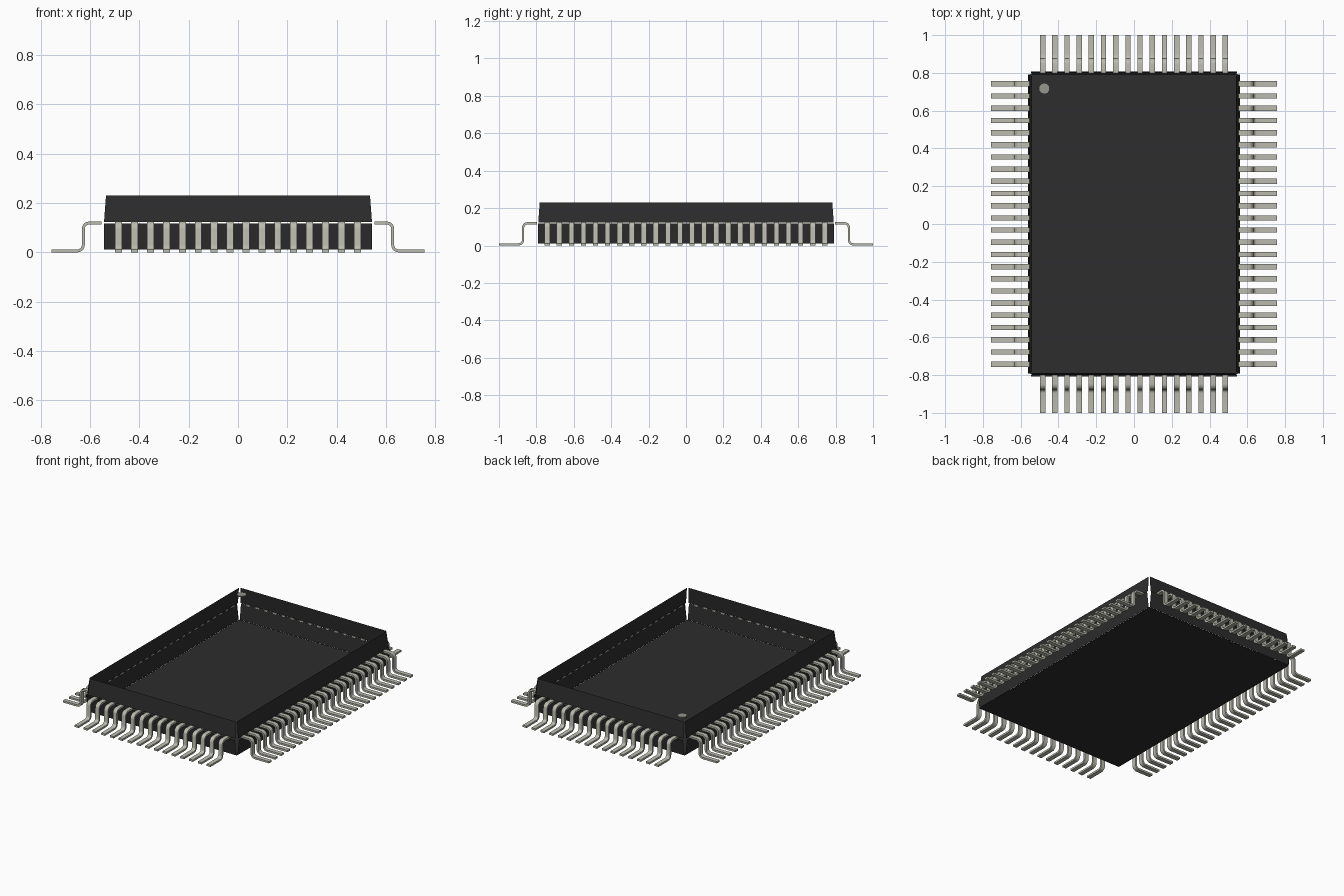
import bpy, bmesh, math
from mathutils import Vector, Matrix

cube = bpy.data.objects.get("Cube")
if cube:
    bpy.data.objects.remove(cube, do_unlink=True)


def material(name, rgb, rough=0.6):
    m = bpy.data.materials.new(name)
    m.use_nodes = True
    m.diffuse_color = (*rgb, 1)
    bsdf = m.node_tree.nodes["Principled BSDF"]
    bsdf.inputs["Base Color"].default_value = (*rgb, 1)
    bsdf.inputs["Roughness"].default_value = rough
    return m


black = material("black_plastic", (0.026, 0.026, 0.026))
metal = material("tinned_metal", (0.50, 0.50, 0.43), 0.4)
grey = material("marker_grey", (0.31, 0.31, 0.28))


def add_object(name, bm, mat):
    mesh = bpy.data.meshes.new(name)
    bm.to_mesh(mesh)
    bm.free()
    mesh.materials.append(mat)
    ob = bpy.data.objects.new(name, mesh)
    bpy.context.collection.objects.link(ob)
    return ob


# Open shell: each wall is a thin sheet, with narrow slits left at the corners
def walls(name, z0, z1, low, high, trim0, trim1):
    """low and high are (half x, half y) at z0 and z1; trims shorten the wall ends."""
    bm = bmesh.new()
    for turn in range(4):
        a = turn % 2
        rot = Matrix.Rotation(turn * math.pi / 2, 3, 'Z')
        w0, w1 = low[1 - a] - trim0, high[1 - a] - trim1
        pts = [(low[a], -w0, z0), (low[a], w0, z0), (high[a], w1, z1), (high[a], -w1, z1)]
        bm.faces.new([bm.verts.new(rot @ Vector(p)) for p in pts])
    return add_object(name, bm, black)


walls("upper_walls", 0.123, 0.23, (0.553, 0.800), (0.541, 0.788), 0.010, 0.006)
walls("lower_walls", 0.012, 0.117, (0.549, 0.796), (0.561, 0.808), 0.005, 0.017)

# Floor of the shell
bm = bmesh.new()
bmesh.ops.create_grid(bm, x_segments=1, y_segments=1, size=1)
bmesh.ops.scale(bm, vec=(0.548, 0.795, 1), verts=bm.verts)
bmesh.ops.translate(bm, vec=(0, 0, 0.012), verts=bm.verts)
bmesh.ops.reverse_faces(bm, faces=bm.faces)
add_object("floor", bm, black)

# Round marker near one corner, level with the rim
bm = bmesh.new()
bmesh.ops.create_cone(bm, cap_ends=True, segments=10, radius1=0.03, radius2=0.03, depth=0.006,
                      matrix=Matrix.Translation((-0.475, 0.717, 0.227)))
add_object("corner_marker", bm, grey)

# Gull-wing pin, as a bent strip of constant thickness
PITCH, WIDTH, THICK = 0.0645, 0.028, 0.012


def pin_outline():
    top, foot, r, t = 0.119, 0.006, 0.024, THICK / 2
    spine = [((0, top), 90)]  # point, normal angle
    for i in range(6):
        a = 90 - 18 * i
        c, s = math.cos(math.radians(a)), math.sin(math.radians(a))
        spine.append(((0.050 + r * c, top - r + r * s), a))
    for i in range(6):
        a = 18 * i
        c, s = math.cos(math.radians(a)), math.sin(math.radians(a))
        spine.append(((0.050 + 2 * r - r * c, foot + r - r * s), a))
    spine.append(((0.203, foot), 90))

    def side(k):
        return [(x + k * math.cos(math.radians(a)), z + k * math.sin(math.radians(a)))
                for (x, z), a in spine]
    return side(t), side(-t)


def pin_row(name, count, start, turn):
    bm = bmesh.new()
    y0 = -(count - 1) * PITCH / 2
    outer, inner = pin_outline()
    rings = []
    for (ox, oz), (ix, iz) in zip(outer, inner):
        rings.append([bm.verts.new(p) for p in (
            (start + ox, y0 - WIDTH / 2, oz), (start + ox, y0 + WIDTH / 2, oz),
            (start + ix, y0 + WIDTH / 2, iz), (start + ix, y0 - WIDTH / 2, iz))])
    for r0, r1 in zip(rings, rings[1:]):
        for k in range(4):
            n = (k + 1) % 4
            bm.faces.new((r0[k], r0[n], r1[n], r1[k]))
    bm.faces.new(rings[0])
    bm.faces.new(rings[-1])
    bmesh.ops.recalc_face_normals(bm, faces=bm.faces)
    ob = add_object(name, bm, metal)
    ob.rotation_euler.z = turn * math.pi / 2
    bpy.ops.object.select_all(action='DESELECT')
    ob.select_set(True)
    bpy.context.view_layer.objects.active = ob
    bpy.ops.object.shade_smooth_by_angle(angle=math.radians(35))
    arr = ob.modifiers.new("row", 'ARRAY')
    arr.count = count
    arr.use_relative_offset = False
    arr.use_constant_offset = True
    arr.constant_offset_displace = (0, PITCH, 0)


pin_row("left_pins", 24, 0.553, 0)
pin_row("back_pins", 16, 0.797, 1)
pin_row("right_pins", 24, 0.553, 2)
pin_row("front_pins", 16, 0.797, 3)
